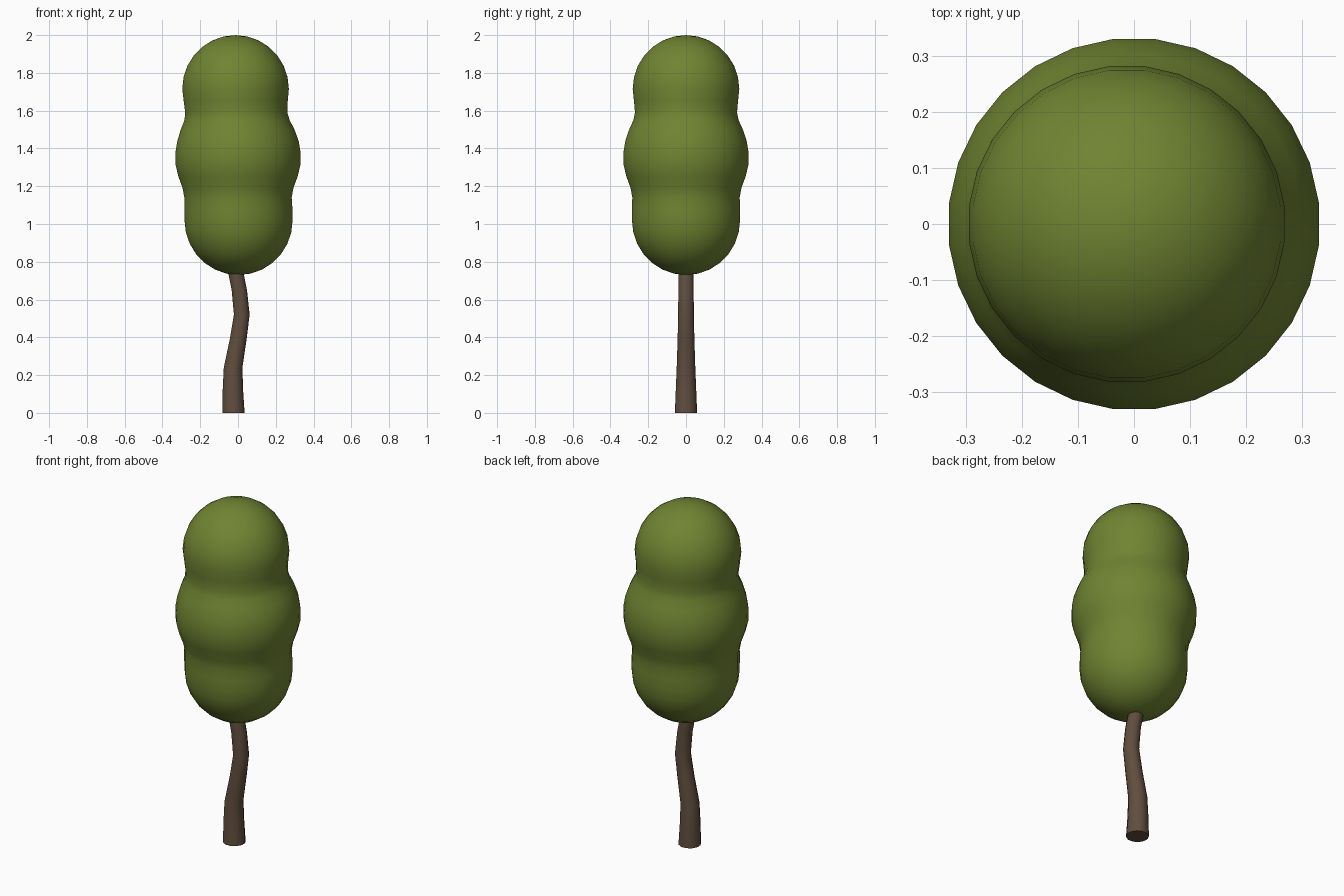
import bpy, bmesh, math

if "Cube" in bpy.data.objects:
    bpy.data.objects.remove(bpy.data.objects["Cube"])


def material(name, rgb):
    m = bpy.data.materials.new(name)
    m.diffuse_color = (*rgb, 1)
    m.use_nodes = True
    m.node_tree.nodes["Principled BSDF"].inputs["Base Color"].default_value = m.diffuse_color
    return m


def tube(name, rings, sides, mat, angle, phase=0.5):
    """Loft circular rings (centre x, z, radius), radius 0 gives a pole."""
    bm = bmesh.new()
    loops = []
    for cx, z, r in rings:
        if r == 0:
            loops.append([bm.verts.new((cx, 0, z))] * sides)
        else:
            loops.append([bm.verts.new((cx + r * math.cos(2 * math.pi * (i + phase) / sides),
                                        r * math.sin(2 * math.pi * (i + phase) / sides), z))
                          for i in range(sides)])
    for a, b in zip(loops, loops[1:]):
        for i in range(sides):
            j = (i + 1) % sides
            quad = list(dict.fromkeys((a[i], a[j], b[j], b[i])))
            bm.faces.new(quad)
    # cap open ends
    for lp in (loops[0], loops[-1]):
        if lp[0] is not lp[1]:
            bm.faces.new(lp)
    bmesh.ops.recalc_face_normals(bm, faces=bm.faces)
    me = bpy.data.meshes.new(name)
    bm.to_mesh(me)
    bm.free()
    me.materials.append(mat)
    ob = bpy.data.objects.new(name, me)
    bpy.context.collection.objects.link(ob)
    bpy.ops.object.select_all(action='DESELECT')
    ob.select_set(True)
    bpy.context.view_layer.objects.active = ob
    bpy.ops.object.shade_smooth_by_angle(angle=math.radians(angle))
    return ob


leaf = material("leaf green", (0.162, 0.231, 0.032))
bark = material("bark brown", (0.117, 0.076, 0.048))

# Foliage: rounded bottom, three blended lobes, rounded top
rings = []
for k in range(0, 8):
    t = math.radians(-90 + k * 90 / 7)
    rings.append((0.003, 1.02 + 0.29 * math.sin(t), 0.288 * math.cos(t) if k else 0))
rings += [(0.002, 1.08, 0.288), (0.0, 1.14, 0.286), (0.0, 1.19, 0.295), (0.0, 1.25, 0.317),
          (0.0, 1.31, 0.332), (0.0, 1.38, 0.333), (0.0, 1.44, 0.323), (-0.002, 1.50, 0.303),
          (-0.005, 1.55, 0.280), (-0.009, 1.59, 0.272), (-0.012, 1.65, 0.277)]
for k in range(0, 8):
    t = math.radians(k * 90 / 7)
    rings.append((-0.013, 1.715 + 0.285 * math.sin(t), 0.284 * math.cos(t) if k < 7 else 0))
tube("foliage", rings, 28, leaf, 60)

# Trunk: gently bent tapered tube running up into the foliage
tube("trunk", [(-0.024, 0.0, 0.061), (-0.027, 0.12, 0.056), (-0.026, 0.24, 0.051),
               (0.001, 0.39, 0.046), (0.020, 0.52, 0.043), (0.007, 0.65, 0.042),
               (-0.011, 0.74, 0.042), (-0.03, 0.88, 0.040)], 12, bark, 50)
